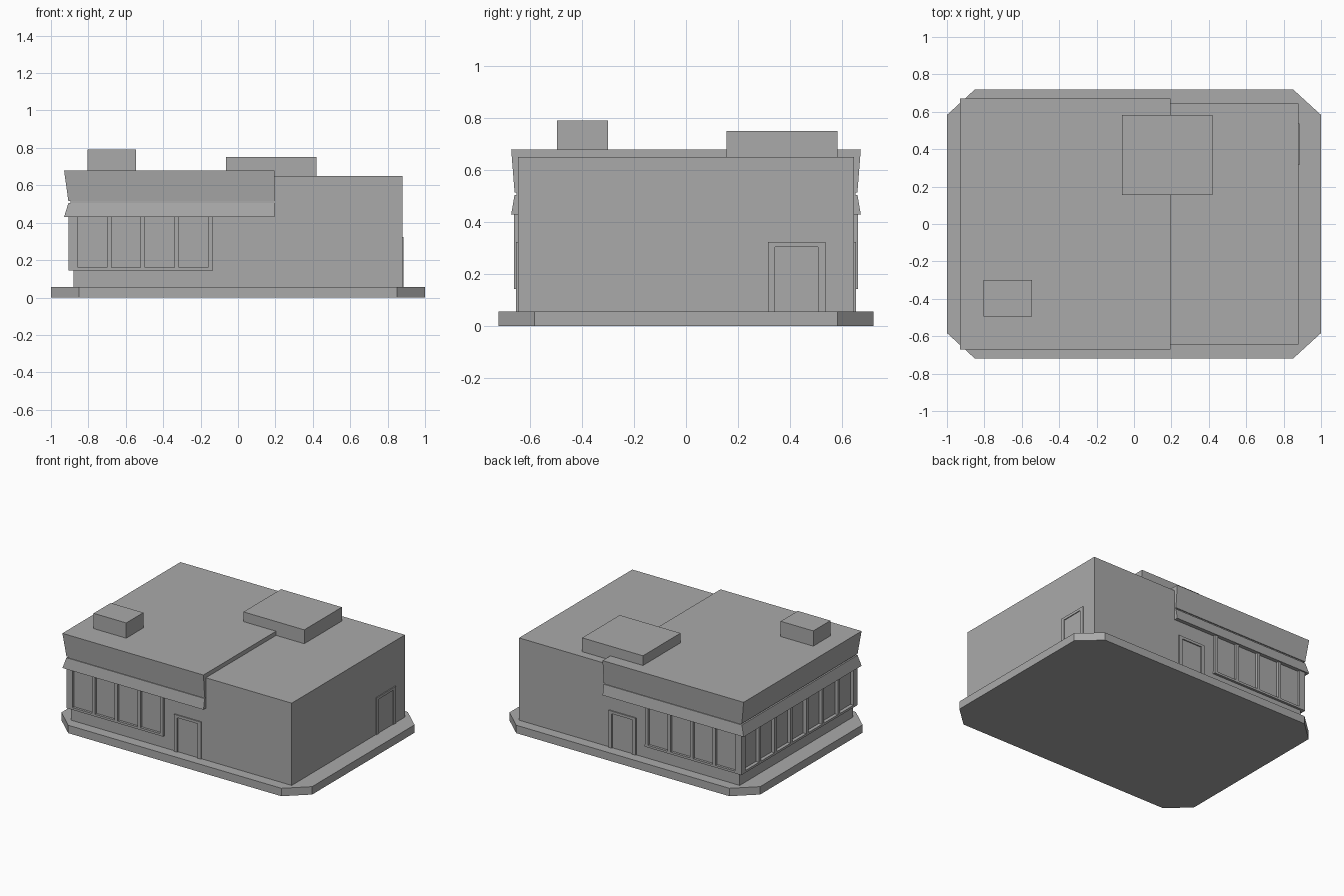
import bpy, bmesh

if "Cube" in bpy.data.objects:
    bpy.data.objects.remove(bpy.data.objects["Cube"])

grey = bpy.data.materials.new("plain_grey")
grey.diffuse_color = (0.4, 0.4, 0.4, 1)
grey.use_nodes = True
grey.node_tree.nodes["Principled BSDF"].inputs["Base Color"].default_value = grey.diffuse_color


def prism(name, bottom, top, z0, z1):
    """Solid between two matching outlines."""
    bm = bmesh.new()
    lo = [bm.verts.new((x, y, z0)) for x, y in bottom]
    hi = [bm.verts.new((x, y, z1)) for x, y in top]
    n = len(lo)
    bm.faces.new(lo[::-1])
    bm.faces.new(hi)
    for i in range(n):
        j = (i + 1) % n
        bm.faces.new((lo[i], lo[j], hi[j], hi[i]))
    bmesh.ops.recalc_face_normals(bm, faces=bm.faces)
    me = bpy.data.meshes.new(name)
    bm.to_mesh(me)
    bm.free()
    me.materials.append(grey)
    ob = bpy.data.objects.new(name, me)
    bpy.context.collection.objects.link(ob)
    return ob


def rect(x0, x1, y0, y1):
    return [(x0, y0), (x1, y0), (x1, y1), (x0, y1)]


def box(name, x0, x1, y0, y1, z0, z1):
    r = rect(x0, x1, y0, y1)
    return prism(name, r, r, z0, z1)


# Pavement slab with cut corners
slab = [(-.85, -.72), (.85, -.72), (1, -.583), (1, .583),
        (.85, .72), (-.85, .72), (-1, .583), (-1, -.583)]
prism("pavement_slab", slab, slab, 0, .057)

# Main building
box("building_body", -.88, .88, -.645, .645, .057, .65)

# Sloped awning and parapet around the front half
wide = rect(-.93, .195, -.672, .672)
narrow = rect(-.907, .195, -.659, .659)
prism("awning", wide, narrow, .43, .505)
box("awning_gap", -.895, .195, -.652, .652, .505, .515)
prism("parapet", narrow, wide, .515, .68)

# Rooftop units
box("small_roof_unit", -.805, -.545, -.495, -.30, .68, .79)
box("large_roof_unit", -.065, .42, .155, .583, .65, .75)

# Window bands: sill and mullions on both long sides and the left end
Z0, Z1, PITCH, PANE = .144, .43, .18, .156
for s, side in ((-1, "front"), (1, "back")):
    ya, yb = sorted((s * .64, s * .662))
    box(side + "_window_sill", -.905, -.134, ya, yb, Z0, .16)
    for i in range(4):
        x = -.70 + i * PITCH
        box(side + "_mullion", x, x + PITCH - PANE, ya, yb, .16, Z1)
    yc, yd = sorted((s * .617, s * .662))
    box(side + "_corner_post", -.905, -.856, yc, yd, .16, Z1)
box("left_window_sill", -.905, -.875, -.64, .64, Z0, .16)
for i in range(6):
    y = (i - 2.5) * PITCH
    box("left_mullion", -.905, -.875, y - .012, y + .012, .16, Z1)

# Door frames: two jambs and a lintel each
for s, side in ((-1, "front"), (1, "back")):
    ya, yb = sorted((s * .64, s * .653))
    for x0, x1 in ((-.055, -.028), (.135, .162)):
        box(side + "_door_jamb", x0, x1, ya, yb, .057, .305)
    box(side + "_door_lintel", -.055, .162, ya, yb, .305, .324)
for y0, y1 in ((.315, .343), (.508, .536)):
    box("right_door_jamb", .875, .886, y0, y1, .057, .305)
box("right_door_lintel", .875, .886, .315, .536, .305, .324)
